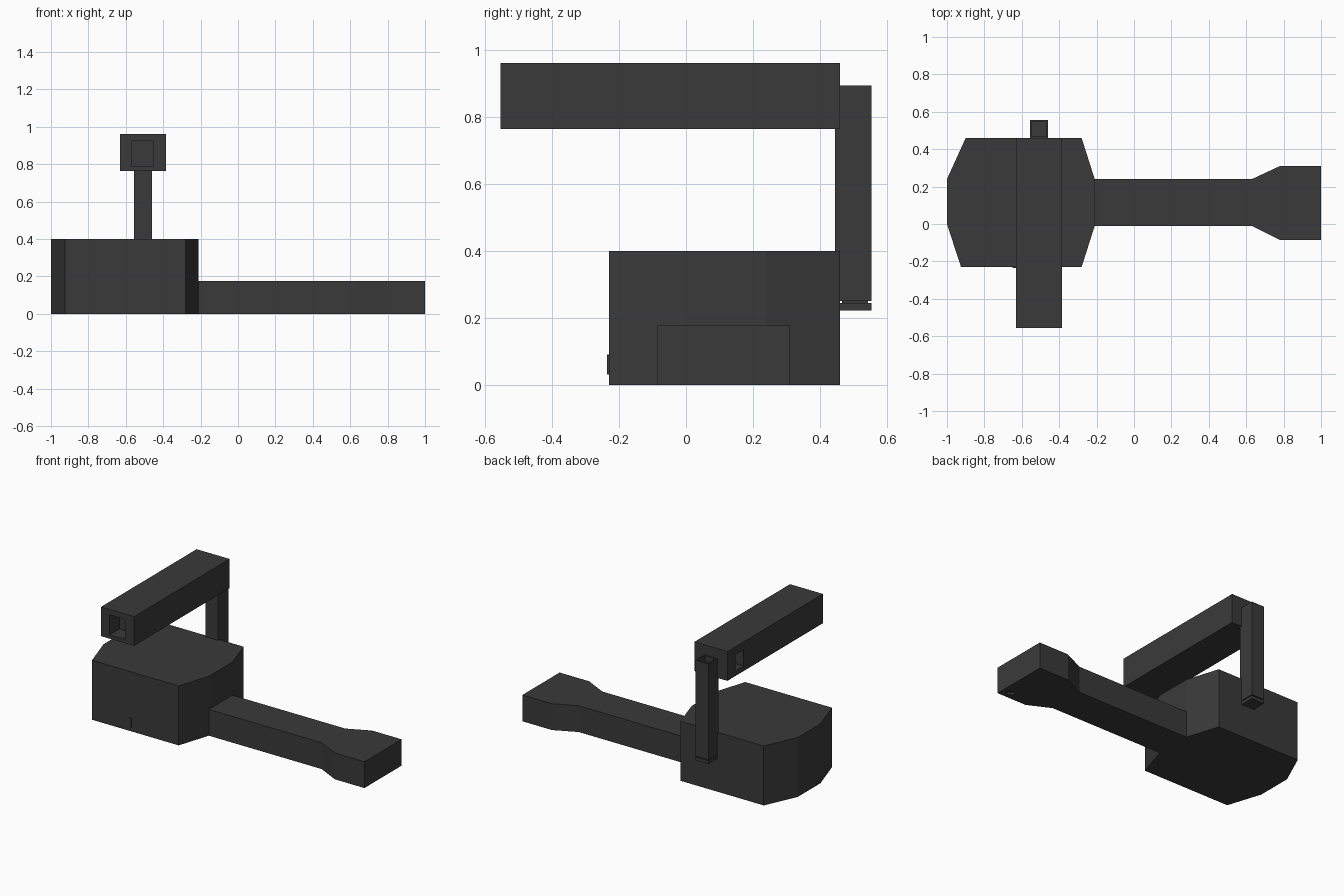
import bpy, bmesh
from mathutils import Vector

if "Cube" in bpy.data.objects:
    bpy.data.objects.remove(bpy.data.objects["Cube"])

mat = bpy.data.materials.new("dark_grey")
mat.diffuse_color = (0.042, 0.042, 0.042, 1)
mat.use_nodes = True
mat.node_tree.nodes["Principled BSDF"].inputs["Base Color"].default_value = mat.diffuse_color


def finish(name, bm):
    bmesh.ops.recalc_face_normals(bm, faces=bm.faces)
    me = bpy.data.meshes.new(name)
    bm.to_mesh(me)
    bm.free()
    me.materials.append(mat)
    ob = bpy.data.objects.new(name, me)
    bpy.context.collection.objects.link(ob)
    return ob


def prism(name, outline, z0, z1):
    bm = bmesh.new()
    base = bm.faces.new([bm.verts.new((x, y, z0)) for x, y in outline])
    top = bmesh.ops.extrude_face_region(bm, geom=[base], use_keep_orig=True)
    for v in top["geom"]:
        if isinstance(v, bmesh.types.BMVert):
            v.co.z = z1
    return finish(name, bm)


def box(name, x0, x1, y0, y1, z0, z1):
    return prism(name, [(x0, y0), (x1, y0), (x1, y1), (x0, y1)], z0, z1)


def recess(ob, direction, margin, depth, taper=0.0):
    """Sink a pocket into the end face pointing along direction."""
    d = Vector(direction)
    bm = bmesh.new()
    bm.from_mesh(ob.data)
    f = max(bm.faces, key=lambda f: f.calc_center_median().dot(d) * (f.normal.dot(d) > 0.9))
    bmesh.ops.inset_region(bm, faces=[f], thickness=margin)
    ext = bmesh.ops.extrude_discrete_faces(bm, faces=[f])["faces"][0]
    c = ext.calc_center_median()
    for v in ext.verts:
        v.co = c + (v.co - c) * (1 - taper) - d * depth
    bm.to_mesh(ob.data)
    bm.free()


def cut(ob, cutter):
    cutter.hide_render = True
    cutter.hide_viewport = True
    m = ob.modifiers.new("pocket", 'BOOLEAN')
    m.operation = 'DIFFERENCE'
    m.solver = 'EXACT'
    m.object = cutter


# main eight-sided body
prism("body", [(-1, 0.24), (-0.9, 0.46), (-0.28, 0.46), (-0.21, 0.24),
               (-0.21, -0.01), (-0.28, -0.23), (-0.925, -0.23), (-1, 0)], 0, 0.4)

# flared handle with a small pocket underneath
handle = prism("handle", [(-0.21, -0.01), (0.63, -0.01), (0.78, -0.085), (1, -0.085),
                          (1, 0.31), (0.78, 0.31), (0.63, 0.24), (-0.21, 0.24)], 0, 0.177)
cut(handle, box("handle_pocket_cutter", 0.92, 0.96, -0.055, -0.015, -0.05, 0.02))

# overhead arm: tapered mouth at the front, slot on the left near the post
arm = box("arm", -0.63, -0.385, -0.555, 0.46, 0.765, 0.962)
cut(arm, box("arm_mouth_cutter", -0.568, -0.453, -0.62, -0.45, 0.79, 0.925))
cut(arm, box("arm_slot_cutter", -0.7, -0.55, 0.29, 0.375, 0.80, 0.91))

# post behind the body, with recessed top, inner tongue and foot plate
post = box("post", -0.555, -0.46, 0.46, 0.555, 0.25, 0.895)
recess(post, (0, 0, 1), 0.012, 0.04)
box("post_tongue", -0.555, -0.46, 0.445, 0.46, 0.3, 0.8)
foot = box("post_foot", -0.555, -0.46, 0.455, 0.555, 0.222, 0.244)
recess(foot, (0, 0, -1), 0.015, 0.01)

# tiny catch on the body front
box("front_catch", -0.65, -0.63, -0.236, -0.22, 0.03, 0.09)
